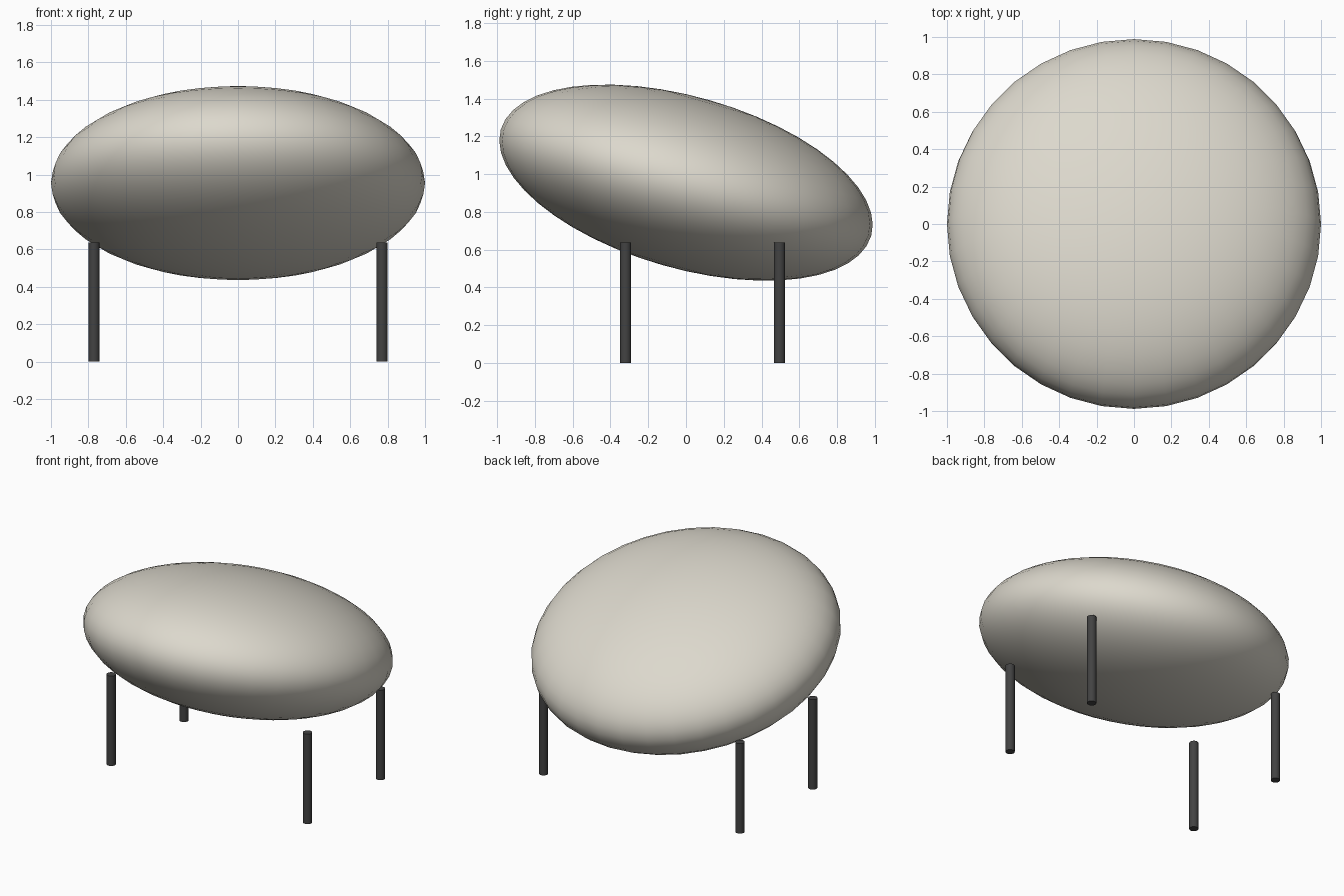
import bpy
import math

cube = bpy.data.objects.get("Cube")
if cube:
    bpy.data.objects.remove(cube, do_unlink=True)


def material(name, color):
    mat = bpy.data.materials.new(name)
    mat.use_nodes = True
    mat.diffuse_color = color
    mat.node_tree.nodes["Principled BSDF"].inputs["Base Color"].default_value = color
    return mat


def finish(name, mat):
    obj = bpy.context.object
    obj.name = name
    obj.data.materials.append(mat)
    bpy.ops.object.shade_smooth_by_angle(angle=math.radians(40))
    return obj


cream = material("warm cream", (0.72, 0.69, 0.61, 1))
charcoal = material("charcoal", (0.055, 0.055, 0.055, 1))

# Flattened body, tilted so the front edge is raised
bpy.ops.mesh.primitive_uv_sphere_add(segments=36, ring_count=24, radius=1,
                                     location=(0, 0, 0.955))
body = finish("body", cream)
body.scale = (1.0, 1.02, 0.454)
body.rotation_euler.x = math.radians(-16)

# Four straight legs
leg_height = 0.637
for side, x in (("left", 0.77), ("right", -0.77)):
    for end, y in (("front", -0.32), ("back", 0.495)):
        bpy.ops.mesh.primitive_cylinder_add(vertices=16, radius=0.03, depth=leg_height,
                                            location=(x, y, leg_height / 2))
        finish(f"{end}_{side}_leg", charcoal)
